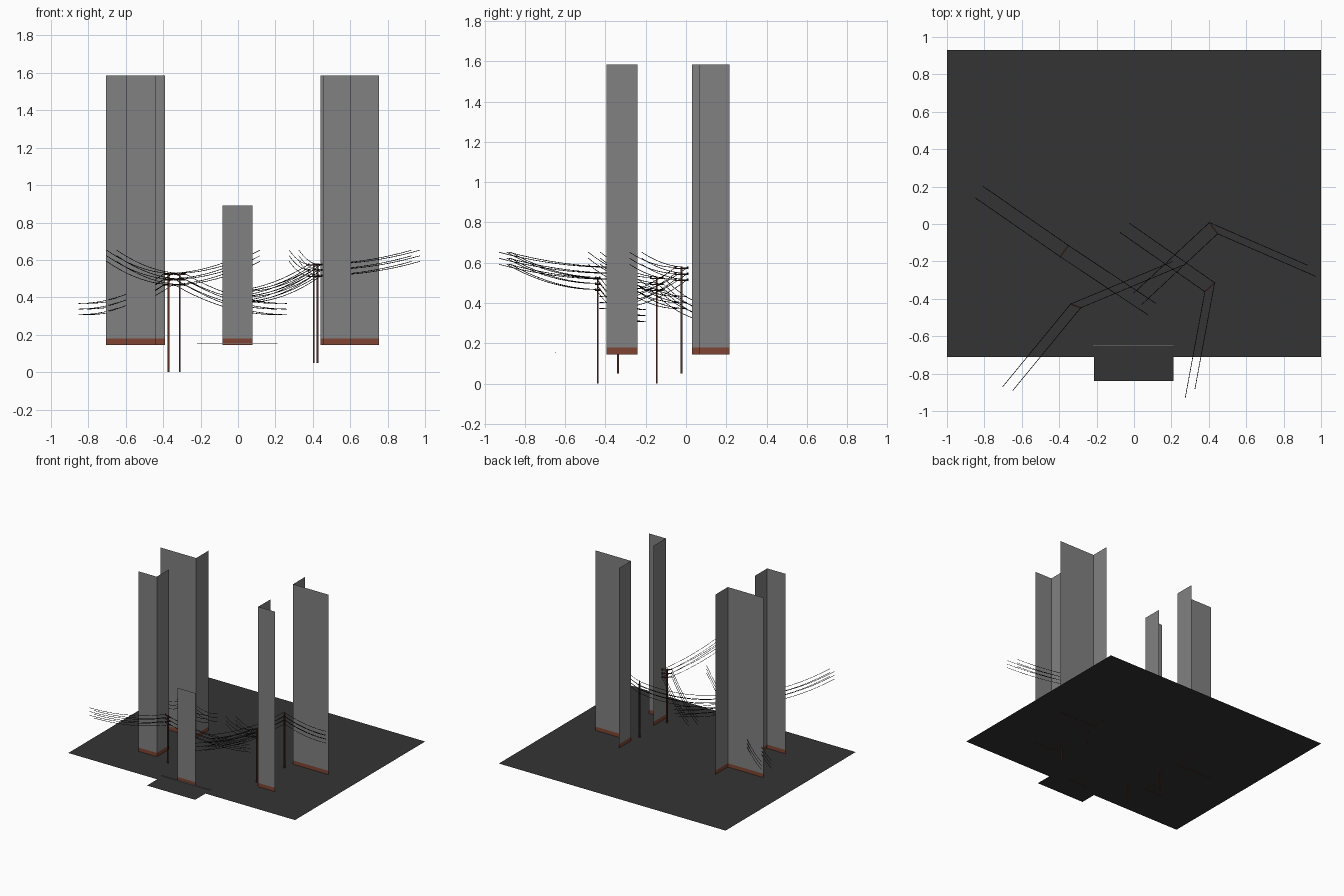
import bpy, bmesh, math
from mathutils import Vector

if "Cube" in bpy.data.objects:
    bpy.data.objects.remove(bpy.data.objects["Cube"])


def material(name, rgb):
    m = bpy.data.materials.new(name)
    m.diffuse_color = (*rgb, 1)
    m.use_nodes = True
    m.node_tree.nodes["Principled BSDF"].inputs["Base Color"].default_value = m.diffuse_color
    return m


GREY = material("concrete grey", (0.22, 0.22, 0.22))
DARK = material("asphalt dark grey", (0.034, 0.034, 0.034))
BRICK = material("brick red", (0.21, 0.06, 0.034))
WOOD = material("pole brown", (0.09, 0.03, 0.018))
BLACK = material("wire black", (0.008, 0.008, 0.008))


def mesh_object(name, bm, mats):
    me = bpy.data.meshes.new(name)
    bm.to_mesh(me)
    bm.free()
    for m in mats:
        me.materials.append(m)
    ob = bpy.data.objects.new(name, me)
    bpy.context.collection.objects.link(ob)
    return ob


def add_box(bm, centre, size, angle=0.0):
    verts = bmesh.ops.create_cube(bm, size=1)["verts"]
    c, s = math.cos(angle), math.sin(angle)
    for v in verts:
        x, y, z = (v.co[i] * size[i] for i in range(3))
        v.co = Vector(centre) + Vector((x * c - y * s, x * s + y * c, z))


def box(name, centre, size, mat):
    bm = bmesh.new()
    add_box(bm, centre, size)
    return mesh_object(name, bm, [mat])


# Ground sheet with a front tab
GROUND = 0.15
bm = bmesh.new()
outline = [(-1, -0.71), (-0.215, -0.71), (-0.215, -0.84), (0.21, -0.84),
           (0.21, -0.71), (1, -0.71), (1, 0.93), (-1, 0.93)]
bm.faces.new([bm.verts.new((x, y, GROUND)) for x, y in outline])
mesh_object("ground_sheet", bm, [DARK])

# Thin kerb in front of the low wall
box("kerb", (-0.003, -0.648, 0.155), (0.43, 0.004, 0.004), GREY)


# Thin walls: a plan path raised to height, with a brick base
def wall(name, path, levels):
    bm = bmesh.new()
    rows = [[bm.verts.new((x, y, z)) for x, y in path] for z in levels]
    for lo, hi in zip(rows, rows[1:]):
        for i in range(len(path) - 1):
            f = bm.faces.new((lo[i], lo[i + 1], hi[i + 1], hi[i]))
            f.material_index = 1 if f.calc_center_median().z < 0.18 else 0
    mesh_object(name, bm, [GREY, BRICK])


TALL = (0.145, 0.18, 0.87, 1.585)
wall("front_left_tower", [(-0.60, -0.395), (-0.44, -0.395), (-0.44, -0.24)], TALL)
wall("front_right_tower", [(0.605, -0.395), (0.455, -0.395), (0.455, -0.24)], TALL)
wall("back_left_tower", [(-0.705, 0.03), (-0.39, 0.03), (-0.39, 0.185)], TALL)
wall("back_right_tower", [(0.755, 0.065), (0.44, 0.065), (0.44, 0.215)], TALL)
wall("low_front_wall", [(-0.083, -0.645), (0.077, -0.645)], (0.145, 0.18, 0.89))

# Utility poles: position, arm half vector, foot height, rising wire end, falling wire end
POLES = [
    ((-0.372, -0.145), (0.022, 0.030), 0.0, (0.095, -0.455), (-0.83, 0.172)),
    ((-0.312, -0.438), (0.027, -0.010), 0.0, (-0.675, -0.88), (0.235, -0.21)),
    ((0.425, -0.022), (0.022, -0.030), 0.05, (0.95, -0.25), (0.02, -0.40)),
    ((0.405, -0.338), (0.026, 0.024), 0.05, (0.30, -0.905), (-0.05, -0.02)),
]
STEPS = 10


def wire_points(start, end, dz, rising):
    for i in range(STEPS + 1):
        t = i / STEPS
        k = t * t if rising else 1 - (1 - t) ** 2
        p = start.lerp(end, t)
        yield (p.x, p.y, p.z + dz * k)


for n, (pos, half, foot, up_end, down_end) in enumerate(POLES, 1):
    top = foot + 0.53
    # Post
    box(f"pole_{n}", (*pos, (foot + top) / 2), (0.009, 0.009, top - foot), WOOD)
    arm = Vector((*half, 0))
    angle = math.atan2(arm.y, arm.x)
    arms, pegs = bmesh.new(), bmesh.new()
    cu = bpy.data.curves.new(f"wires_{n}", "CURVE")
    cu.dimensions = "3D"
    cu.bevel_depth = 0.0017
    cu.bevel_resolution = 0
    cu.materials.append(BLACK)
    for level in range(3):
        z = top - 0.008 - level * 0.03
        centre = Vector((*pos, z))
        # Cross-arm with an insulator at each end
        add_box(arms, centre, (arm.length * 2 + 0.006, 0.006, 0.005), angle)
        for side in (-1, 1):
            start = centre + arm * side + Vector((0, 0, 0.005))
            add_box(pegs, start, (0.006, 0.006, 0.009), angle)
            # One wire climbing away, one sagging away
            for end, dz, rising in ((up_end, 0.655 - top, True),
                                    (down_end, -0.16 + 0.3 * foot, False)):
                target = Vector((*end, start.z)) + arm * side
                pts = list(wire_points(start, target, dz, rising))
                sp = cu.splines.new("POLY")
                sp.points.add(len(pts) - 1)
                for p, co in zip(sp.points, pts):
                    p.co = (*co, 1)
    mesh_object(f"cross_arms_{n}", arms, [WOOD])
    mesh_object(f"insulators_{n}", pegs, [BLACK])
    ob = bpy.data.objects.new(f"wires_{n}", cu)
    bpy.context.collection.objects.link(ob)
